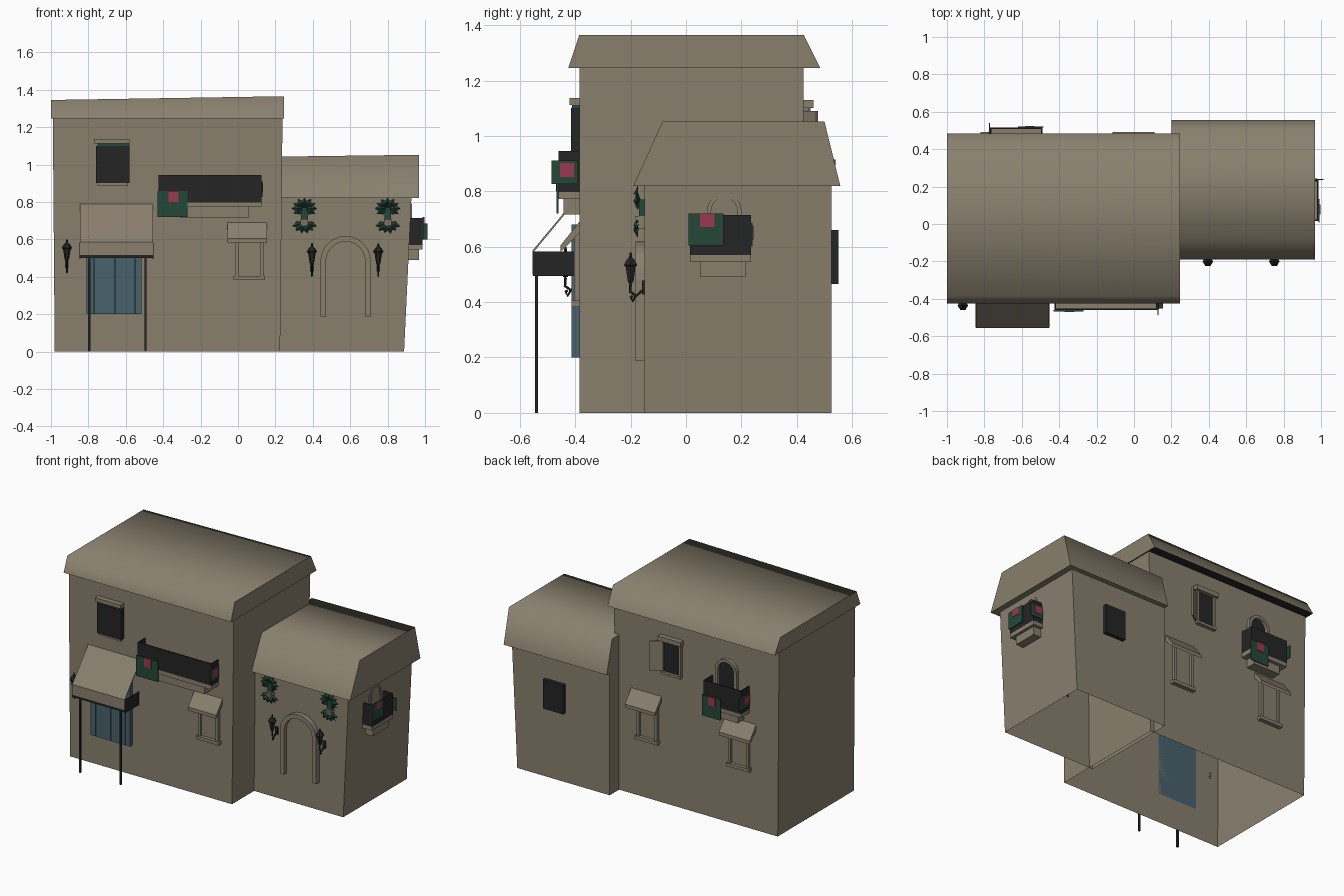
import bpy, bmesh, math
from mathutils import Matrix, Vector

if "Cube" in bpy.data.objects:
    bpy.data.objects.remove(bpy.data.objects["Cube"])


def material(name, rgb):
    m = bpy.data.materials.new(name)
    m.use_nodes = True
    m.diffuse_color = (*rgb, 1)
    m.node_tree.nodes["Principled BSDF"].inputs["Base Color"].default_value = (*rgb, 1)
    return m


PLASTER = material("taupe plaster", (.25, .215, .155))
BLACK = material("black iron", (.018, .018, .018))
GREEN = material("dark green", (.018, .064, .042))
RED = material("rose red", (.32, .04, .082))
BLUE = material("slate blue", (.064, .12, .152))


# Each wall has a frame: x runs along it, -y points outward
def wall(turn, distance):
    return Matrix.Rotation(math.radians(turn), 4, 'Z') @ Matrix.Translation((0, -distance, 0))


FRONT = wall(0, .385)
WING_FRONT = wall(0, .15)
WING_SIDE = wall(90, .912)
BACK = wall(180, .425)
WING_BACK = wall(180, .525)


def finish(name, bm, mat, frame=Matrix(), smooth_angle=0):
    bmesh.ops.recalc_face_normals(bm, faces=bm.faces)
    if smooth_angle:
        for f in bm.faces:
            f.smooth = True
        for e in bm.edges:
            e.smooth = e.is_manifold and e.calc_face_angle() < math.radians(smooth_angle)
    bm.transform(frame)
    mesh = bpy.data.meshes.new(name)
    bm.to_mesh(mesh)
    bm.free()
    mesh.materials.append(mat)
    ob = bpy.data.objects.new(name, mesh)
    bpy.context.collection.objects.link(ob)
    return ob


# Box given by its span along the wall, outward and upward
def box(name, frame, u, d, z, mat):
    bm = bmesh.new()
    bmesh.ops.create_cube(bm, size=1)
    for v in bm.verts:
        v.co = (u[v.co.x > 0], -d[v.co.y < 0], z[v.co.z > 0])
    return finish(name, bm, mat, frame)


# Extrudes (outward, z) outline along the wall
def prism(name, frame, u, outline, mat):
    bm = bmesh.new()
    face = bm.faces.new([bm.verts.new((u[0], -d, z)) for d, z in outline])
    ext = bmesh.ops.extrude_face_region(bm, geom=[face])
    for v in ext["geom"]:
        if isinstance(v, bmesh.types.BMVert):
            v.co.x = u[1]
    return finish(name, bm, mat, frame)


def arch_points(u, half, z0, top, d, steps=12):
    arc = [math.pi * i / steps for i in range(steps + 1)]
    pts = [(u + half * math.cos(a), -d, top - half + half * math.sin(a)) for a in arc]
    return [(u + half, -d, z0)] + pts + [(u - half, -d, z0)]


# Arched panel inside a raised arched surround
def arch_door(name, frame, u, half, z0, top, rim, depth, panel_mat):
    bm = bmesh.new()
    rings = [[bm.verts.new(p) for p in arch_points(u, h, z0, t, d)]
             for h, t, d in ((half, top, 0), (half, top, depth),
                             (half - rim, top - rim, depth), (half - rim, top - rim, 0))]
    for a, b in zip(rings, rings[1:] + rings[:1]):
        for i in range(len(a) - 1):
            bm.faces.new((a[i], a[i + 1], b[i + 1], b[i]))
    for end in (0, -1):
        bm.faces.new([r[end] for r in rings])
    finish(name + "_surround", bm, PLASTER, frame)
    bm = bmesh.new()
    bm.faces.new([bm.verts.new(p) for p in arch_points(u, half - rim, z0, top - rim, .005)])
    finish(name + "_panel", bm, panel_mat, frame)


# Open-bottomed walls: a box whose ends lean outward
def walls(name, x_low, x_high, y, height):
    bm = bmesh.new()
    bmesh.ops.create_cube(bm, size=1)
    for v in bm.verts:
        xs = x_high if v.co.z > 0 else x_low
        v.co = (xs[v.co.x > 0], y[v.co.y > 0], height if v.co.z > 0 else 0)
    bm.faces.ensure_lookup_table()
    ob = finish(name, bm, PLASTER)
    bm = bmesh.new()
    bm.from_mesh(ob.data)
    floor = [f for f in bm.faces if f.normal.z < -.9]
    bmesh.ops.delete(bm, geom=floor, context='FACES_ONLY')
    bm.to_mesh(ob.data)
    bm.free()


# Roof: eave and top spans in y, top rising slightly along x
def roof(name, x, eave, top, z0, z_top, dark_eaves):
    bm = bmesh.new()
    bmesh.ops.create_cube(bm, size=1)
    for v in bm.verts:
        r, b, up = v.co.x > 0, v.co.y > 0, v.co.z > 0
        v.co = (x[r], (top if up else eave)[b], z_top[r] if up else z0)
    ob = finish(name, bm, PLASTER, smooth_angle=85)
    if dark_eaves:
        ob.data.materials.append(BLACK)
        for p in ob.data.polygons:
            p.material_index = int(p.normal.z < -.9)


walls("main_walls", (-.98, .225), (-.99, .238), (-.385, .425), 1.25)
roof("main_roof", (-1, .245), (-.425, .485), (-.385, .425), 1.245, (1.345, 1.365), True)
walls("wing_walls", (.2, .888), (.2, .928), (-.15, .525), .84)
roof("wing_roof", (.2, .967), (-.19, .557), (-.085, .5), .82, (1.042, 1.052), False)


# Balcony: three thin rails, slab, corbel and two hanging cloths
def balcony(name, frame, u, z, depth, cloth_w, cloth_z, corbel):
    l, r = u
    t = .008
    box(name + "_front_rail", frame, u, (depth - t, depth), z, BLACK)
    box(name + "_left_rail", frame, (l, l + t), (0, depth), z, BLACK)
    box(name + "_right_rail", frame, (r - t, r), (0, depth), z, BLACK)
    box(name + "_slab", frame, u, (0, depth), (z[0] - .025, z[0] + .004), PLASTER)
    box(name + "_corbel", frame, corbel, (0, depth * .75), (z[0] - .08, z[0] - .025), PLASTER)
    lo, hi = cloth_z
    mid = l + cloth_w * .52
    box(name + "_cloth", frame, (l - .006, l + cloth_w), (depth, depth + .006), cloth_z, GREEN)
    box(name + "_patch", frame, (mid - .026, mid + .026), (depth + .006, depth + .009),
        (hi - (hi - lo) * .42, hi), RED)
    box(name + "_end_cloth", frame, (r, r + .006), (.005, depth + .025),
        (z[0] + .03, z[0] + .115), GREEN)
    box(name + "_end_patch", frame, (r + .006, r + .009), (.02, .07), (z[0] + .055, z[0] + .105), RED)


balcony("front_balcony", FRONT, (-.425, .125), (.797, .945), .076, .155, (.72, .858), (-.31, .06))
balcony("wing_balcony", WING_SIDE, (.015, .235), (.57, .715), .075, .12, (.605, .72), (.05, .215))
balcony("back_balcony", BACK, (.49, .77), (.80, .955), .09, .13, (.72, .86), (.53, .73))
arch_door("wing_balcony_door", WING_SIDE, .138, .062, .565, .792, .015, .018, BLACK)
arch_door("back_balcony_door", BACK, .61, .08, .80, 1.1, .02, .025, BLACK)
arch_door("entrance", WING_FRONT, .575, .135, .187, .618, .03, .033, PLASTER)


# Framed window under a small sloping canopy
def canopy_window(name, frame, u, z0, canopy_u, canopy_z):
    half, top = .075, canopy_z - .03
    for side in (-1, 1):
        edge = u + side * half
        box(name + "_jamb", frame, sorted((edge, edge - side * .018)), (0, .02), (z0, top), PLASTER)
    box(name + "_sill", frame, (u - half - .01, u + half + .01), (0, .028), (z0 - .012, z0 + .01), PLASTER)
    box(name + "_pane", frame, (u - half, u + half), (0, .005), (z0, top), PLASTER)
    prism(name + "_canopy", frame, canopy_u, [(0, canopy_z), (.068, canopy_z - .085),
          (.068, canopy_z - .108), (.058, canopy_z - .1), (0, canopy_z - .04)], PLASTER)


canopy_window("front_window", FRONT, .06, .395, (-.055, .155), .69)
canopy_window("back_window_right", BACK, .02, .40, (-.11, .115), .71)
canopy_window("back_window_left", BACK, .70, .40, (.59, .82), .71)

# Shuttered windows
box("upper_front_shutter", FRONT, (-.76, -.58), (0, .03), (.9, 1.1), BLACK)
box("upper_front_trim", FRONT, (-.75, -.58), (0, .026), (1.1, 1.112), GREEN)
box("upper_front_lintel", FRONT, (-.77, -.58), (0, .036), (1.112, 1.137), PLASTER)
box("upper_front_sill", FRONT, (-.75, -.59), (0, .022), (.885, .9), PLASTER)
box("wing_back_shutter", WING_BACK, (-.68, -.53), (0, .025), (.465, .66), BLACK)
box("upper_back_pane", BACK, (.14, .255), (0, .008), (.89, 1.1), BLACK)
box("upper_back_lintel", BACK, (.11, .28), (0, .035), (1.1, 1.13), PLASTER)
box("upper_back_sill", BACK, (.125, .27), (0, .025), (.875, .892), PLASTER)
for left in (.125, .255):
    box("upper_back_jamb", BACK, (left, left + .015), (0, .02), (.89, 1.1), PLASTER)
prism("upper_back_open_shutter", BACK @ Matrix.Translation((.125, 0, 0)) @ Matrix.Rotation(.6, 4, 'Z'),
      (-.08, 0), [(0, .89), (.008, .89), (.008, 1.09), (0, 1.09)], PLASTER)

# Blue double door
box("door_back", FRONT, (-.81, -.515), (0, .012), (.2, .68), BLUE)
for span in ((-.81, -.772), (-.768, -.66), (-.656, -.553), (-.549, -.515)):
    box("door_leaf", FRONT, span, (0, .028), (.2, .68), BLUE)

# Large awning on two posts
AWNING = (-.845, -.455)
prism("awning_sheet", FRONT, AWNING, [(0, .79), (.17, .585), (.17, .575), (0, .78)], PLASTER)
box("awning_front_valance", FRONT, AWNING, (.164, .17), (.515, .585), PLASTER)
box("awning_front_hem", FRONT, AWNING, (.163, .169), (.5, .515), BLACK)
for x in AWNING:
    box("awning_side_valance", FRONT, (x - .003, x + .003), (.02, .168), (.495, .583), BLACK)
for x in (-.795, -.495):
    box("awning_post", FRONT, (x - .006, x + .006), (.149, .161), (0, .56), BLACK)


# Lantern: six-sided turned body on a curled bracket
def lantern(frame, u, z):
    profile = [(0, 0), (.011, .004), (.013, .012), (.02, .058), (.028, .066),
               (.016, .086), (.006, .094), (.005, .108), (0, .114)]
    bm = bmesh.new()
    verts = [bm.verts.new((r, 0, h)) for r, h in profile]
    edges = [bm.edges.new(p) for p in zip(verts, verts[1:])]
    bmesh.ops.spin(bm, geom=verts + edges, axis=(0, 0, 1), cent=(0, 0, 0),
                   angle=math.tau, steps=6, use_duplicate=False)
    bmesh.ops.remove_doubles(bm, verts=bm.verts, dist=.0005)
    finish("lantern", bm, BLACK, frame @ Matrix.Translation((u, -.05, z)))
    curve = bpy.data.curves.new("lantern_bracket", 'CURVE')
    curve.dimensions = '3D'
    curve.bevel_depth = .005
    curve.bevel_resolution = 0
    path = [(0, -.02), (.03, -.045), (.052, -.03), (.05, 0)]
    curl = [(.03, -.042), (.042, -.065), (.05, -.05), (.042, -.046)]
    for points in (path, curl):
        spline = curve.splines.new('POLY')
        spline.points.add(len(points) - 1)
        for p, (d, h) in zip(spline.points, points):
            p.co = (u, -d, z + h, 1)
    curve.materials.append(BLACK)
    ob = bpy.data.objects.new("lantern_bracket", curve)
    ob.matrix_world = frame
    bpy.context.collection.objects.link(ob)
    box("lantern_mount", frame, (u - .01, u + .01), (0, .008), (z - .04, z + .01), BLACK)


lantern(FRONT, -.915, .488)
for x in (.395, .75):
    lantern(WING_FRONT, x, .468)


# Hanging plant: fans of pointed leaves around a small pot
def plant(u):
    bm = bmesh.new()
    for height, length, angles in ((.765, .068, range(-30, 211, 30)), (.69, .07, range(200, 341, 28))):
        for k, deg in enumerate(angles):
            a = math.radians(deg)
            out = Vector((math.cos(a), 0, math.sin(a) * .85))
            side = Vector((-math.sin(a), 0, math.cos(a))) * .018
            base = Vector((u, -.012, height))
            mid = base + out * length * .55 + Vector((0, -.022 - .006 * (k % 2), 0))
            tip = base + out * length + Vector((0, -.012, 0))
            b, l, m, r, t = [bm.verts.new(p) for p in (base, mid + side - Vector((0, -.01, 0)), mid,
                                                      mid - side - Vector((0, -.01, 0)), tip)]
            for tri in ((b, l, m), (l, t, m), (b, m, r), (m, t, r)):
                bm.faces.new(tri)
    finish("plant_leaves", bm, GREEN, WING_FRONT)
    box("plant_stem", WING_FRONT, (u - .018, u + .018), (0, .02), (.68, .77), GREEN)
    prism("plant_pot", WING_FRONT, (u - .02, u + .02),
          [(0, .665), (.024, .665), (.034, .71), (0, .71)], PLASTER)


for x in (.355, .80):
    plant(x)
